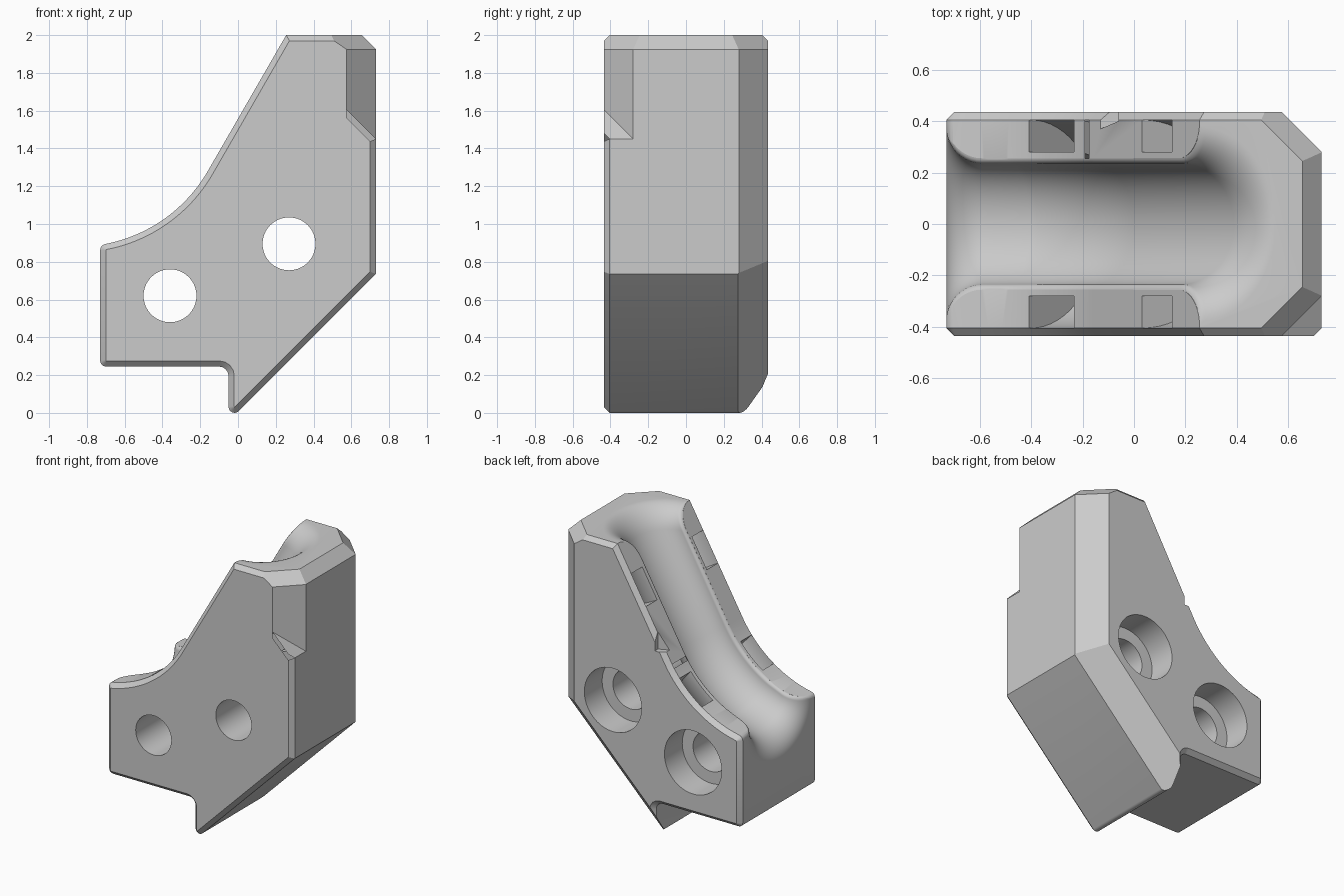
import bpy, bmesh, math
from math import sin, cos, radians, sqrt, asin, acos
from mathutils import Vector

cube = bpy.data.objects.get("Cube")
if cube:
    bpy.data.objects.remove(cube, do_unlink=True)

HALF = 0.435                      # half thickness
JOIN = Vector((-0.16, 0, 1.28))   # where the curved rim meets the straight rim
SLOPE = radians(60)
R = 0.8                           # rim curve radius
ALONG = Vector((cos(SLOPE), 0, sin(SLOPE)))
CENTRE = JOIN + R * Vector((-sin(SLOPE), 0, cos(SLOPE)))


def rim_point(t):
    return CENTRE + R * Vector((sin(t), 0, -cos(t)))


def rim_angle(x):
    return asin((x - CENTRE.x) / R)


def arc(x, z, radius, a0, a1, n):
    angles = [radians(a0 + (a1 - a0) * i / n) for i in range(n + 1)]
    return [(x + radius * cos(a), z + radius * sin(a)) for a in angles]


def make_object(name, bm):
    bmesh.ops.recalc_face_normals(bm, faces=bm.faces)
    mesh = bpy.data.meshes.new(name)
    bm.to_mesh(mesh)
    bm.free()
    obj = bpy.data.objects.new(name, mesh)
    bpy.context.collection.objects.link(obj)
    return obj


def loft(name, rings, closed=False):
    bm = bmesh.new()
    rows = [[bm.verts.new(p) for p in ring] for ring in rings]
    n = len(rows[0])
    pairs = list(zip(rows, rows[1:]))
    if closed:
        pairs.append((rows[-1], rows[0]))
    for a, b in pairs:
        for i in range(n):
            j = (i + 1) % n
            bm.faces.new((a[i], a[j], b[j], b[i]))
    if not closed:
        bm.faces.new(rows[0])
        bm.faces.new(rows[-1])
    return make_object(name, bm)


def prism(name, outline, y0, y1):
    return loft(name, [[(x, y, z) for x, z in outline] for y in (y0, y1)])


def bore(name, x, z, radius, y0, y1):
    return prism(name, arc(x, z, radius, 0, 360, 64)[:-1], y0, y1)


def cut_plane(bm, normal, dist):
    # remove everything where normal . p > dist, then cap
    n = Vector(normal)
    res = bmesh.ops.bisect_plane(bm, geom=bm.verts[:] + bm.edges[:] + bm.faces[:],
                                 plane_co=n * dist / n.length_squared,
                                 plane_no=n, clear_outer=True)
    edges = [e for e in res["geom_cut"] if isinstance(e, bmesh.types.BMEdge)]
    bmesh.ops.holes_fill(bm, edges=edges, sides=0)


# Side outline of the block, with small rounded corners
ROUND = 0.032
outline = arc(-0.73 + ROUND, 0.245 + ROUND, ROUND, 180, 270, 4)
outline += arc(-0.10, 0.195, 0.05, 90, 0, 4)
outline += arc(-0.05 + ROUND, ROUND, ROUND, 180, 315, 6)
outline += [(0.73, 0.735), (0.73, 2.0), (0.255, 2.0)]
start = rim_angle(-0.704)
for i in range(25):
    p = rim_point(SLOPE + (start - SLOPE) * i / 24)
    outline.append((p.x, p.z))
outline += arc(-0.73 + ROUND, p.z - ROUND, ROUND, 115, 180, 3)

# Block with narrow chamfers along both side faces
body = prism("clamp_block", outline, -HALF, HALF)
bm = bmesh.new()
bm.from_mesh(body.data)
side_edges = [e for e in bm.edges
              if abs(e.verts[0].co.y - e.verts[1].co.y) < 1e-5]
bmesh.ops.bevel(bm, geom=side_edges, offset=0.03, segments=1, affect='EDGES',
                clamp_overlap=False)
# Wide chamfers: back corner, back of the sloped underside, top edge and top corners
cut_plane(bm, (1, 1, 0), 1.01)
cut_plane(bm, (1, sqrt(2), -1), 0.385)
cut_plane(bm, (1, 0, 1), 2.655)
for side in (1, -1):
    cut_plane(bm, (1, side, 1.45), 3.80)
bmesh.ops.recalc_face_normals(bm, faces=bm.faces)
bm.to_mesh(body.data)
bm.free()

cutters = []
FLARE = 0.14
DEPTH, WIDTH = 0.185, 0.237
LIP = 0.025


# Channel swept along the rim, with rounded lips and flaring at both ends
def channel_ring(centre, down, depth, half, lid=0.1):
    top = acos(LIP / depth)
    section = [(half * sin(top * i / 20), depth * cos(top * i / 20)) for i in range(21)]
    for i in range(1, 7):
        a = radians(80) * i / 6
        section.append((half * sin(top) + LIP * (1 - cos(a)), LIP * (1 - sin(a))))
    section.append((section[-1][0], -lid))
    section = [(-y, d) for y, d in section[:0:-1]] + section
    return [centre + down * d + Vector((0, y, 0)) for y, d in section]


def flare(h):
    k = FLARE - max(h, 0)
    return FLARE - sqrt(max(FLARE ** 2 - k ** 2, 0))


steps = [FLARE * (1 - cos(math.pi / 2 * i / 10)) for i in range(11)]
rings = []
for h in [-0.06] + steps:
    e = flare(h)
    rings.append(channel_ring(rim_point(rim_angle(-0.73 + h)), Vector((0, 0, -1)),
                              DEPTH + e, WIDTH + e))
for i in range(17):
    t = radians(27) + (SLOPE - radians(27)) * i / 16
    rings.append(channel_ring(rim_point(t), Vector((sin(t), 0, -cos(t))),
                              DEPTH, WIDTH))
for h in steps[::-1] + [-0.06]:
    e = flare(h)
    c = JOIN + ALONG * ((2.0 - h - JOIN.z) / ALONG.z)
    rings.append(channel_ring(c, Vector((1, 0, 0)), DEPTH / sin(SLOPE) + 0.58 * e,
                              WIDTH + e))
cutters.append(loft("channel_cutter", rings))


# Curved strap slots passing around the channel
def strap_slot(name, centre, t, inner=0.28, outer=0.405, half=0.117):
    along = Vector((cos(t), 0, sin(t)))
    down = Vector((sin(t), 0, -cos(t)))
    hoop = []
    for i in range(64):
        a = math.tau * i / 64
        out = down * cos(a) + Vector((0, sin(a), 0))
        hoop.append([centre + out * r + along * w for r, w in
                     ((inner, -half), (outer, -half), (outer, half), (inner, half))])
    return loft(name, hoop, closed=True)


t_low = rim_angle(-0.315)
cutters.append(strap_slot("lower_strap_cutter", rim_point(t_low), t_low))
cutters.append(strap_slot("upper_strap_cutter", JOIN + ALONG * 0.5, SLOPE))

# Bolt holes, counterbored from the back
for label, x, z in (("left", -0.36, 0.62), ("right", 0.27, 0.895)):
    cutters.append(bore(label + "_bolt_cutter", x, z, 0.14, -0.6, 0.3))
    cutters.append(bore(label + "_head_cutter", x, z, 0.225, 0.235, 0.6))


# Front corner notch with a sloping floor, and the chamfer along the floor's front edge
def floor_z(x):
    return 1.45 + 0.73 - x


corner = [(0.575, -0.435), (0.73, -0.28), (0.9, -0.11), (0.9, -0.6), (0.41, -0.6)]
cutters.append(loft("corner_notch_cutter", [
    [(x, y, floor_z(x)) for x, y in corner],
    [(x, y, 2.6) for x, y in corner]]))
cutters.append(loft("floor_chamfer_cutter", [
    [(x, -0.405, floor_z(x)), (x, -0.465, floor_z(x) - 0.085), (x, -0.465, floor_z(x))]
    for x in (0.575, 0.85)]))

# Small flat-floored nick on the back rim
nick = [(-0.13, 0.37), (-0.06, 0.40), (-0.06, 0.5), (-0.13, 0.5)]
cutters.append(loft("rim_nick_cutter", [[(x, y, z) for x, y in nick]
                                        for z in (1.332, 1.6)]))

for cutter in cutters:
    cutter.hide_render = True
    mod = body.modifiers.new(cutter.name, 'BOOLEAN')
    mod.operation = 'DIFFERENCE'
    mod.solver = 'EXACT'
    mod.object = cutter

# Bake the cuts and drop the cutters
deps = bpy.context.evaluated_depsgraph_get()
baked = bpy.data.meshes.new_from_object(body.evaluated_get(deps))
body.modifiers.clear()
body.data = baked
for cutter in cutters:
    bpy.data.objects.remove(cutter, do_unlink=True)

# Single grey finish
grey = bpy.data.materials.new("plain_grey")
grey.use_nodes = True
colour = (0.6, 0.6, 0.6, 1)
grey.diffuse_color = colour
grey.node_tree.nodes["Principled BSDF"].inputs["Base Color"].default_value = colour
body.data.materials.clear()
body.data.materials.append(grey)

bpy.ops.object.select_all(action='DESELECT')
body.select_set(True)
bpy.context.view_layer.objects.active = body
bpy.ops.object.shade_smooth_by_angle(angle=radians(30))
